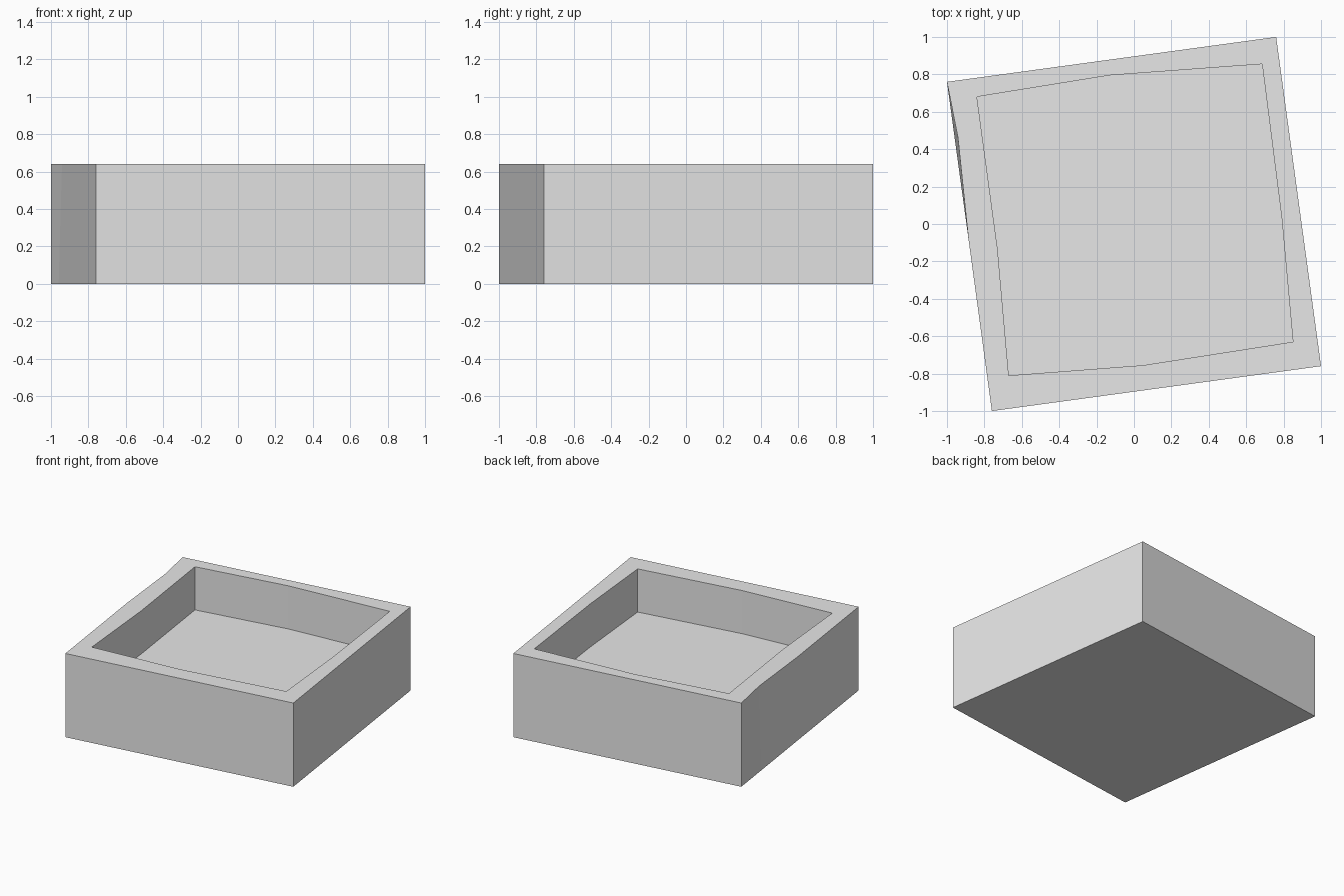
import bpy
import bmesh

HEIGHT, FLOOR = 0.64, 0.31

if "Cube" in bpy.data.objects:
    bpy.data.objects.remove(bpy.data.objects["Cube"], do_unlink=True)

grey = bpy.data.materials.new("light_grey")
grey.use_nodes = True
grey.diffuse_color = (0.8, 0.8, 0.8, 1)
grey.node_tree.nodes["Principled BSDF"].inputs["Base Color"].default_value = (0.8, 0.8, 0.8, 1)

# Turned square footprint; the left side has two extra points for the worn rim
base = [(-0.76, -1), (1, -0.76), (0.76, 1), (-1, 0.76), (-0.959, 0.46), (-0.885, -0.08)]
rim = list(base)
rim[4] = (-0.941, 0.46)

# Slightly crooked cavity outline
cavity = [(-0.67, -0.81), (0.05, -0.755), (0.85, -0.63), (0.79, 0.03),
          (0.685, 0.855), (-0.13, 0.795), (-0.84, 0.68), (-0.73, -0.13)]

bm = bmesh.new()


def ring(points, z):
    return [bm.verts.new((x, y, z)) for x, y in points]


def walls(low, high):
    """Join two rings of equal length and return the upper edges."""
    edges = []
    for i in range(len(low)):
        j = (i + 1) % len(low)
        bm.faces.new((low[i], low[j], high[j], high[i]))
        edges.append(bm.edges.get((high[i], high[j])))
    return edges


# Outer walls and underside
bottom = ring(base, 0)
outer_edges = walls(bottom, ring(rim, HEIGHT))
bm.faces.new(bottom[::-1])

# Cavity walls and floor
floor = ring(cavity, FLOOR)
inner_edges = walls(floor, ring(cavity, HEIGHT))
bm.faces.new(floor)

# Flat rim between the two outlines
bmesh.ops.triangle_fill(bm, edges=outer_edges + inner_edges,
                        use_beauty=True, normal=(0, 0, 1))
bmesh.ops.recalc_face_normals(bm, faces=bm.faces)

mesh = bpy.data.meshes.new("open_tray")
bm.to_mesh(mesh)
bm.free()
mesh.materials.append(grey)
tray = bpy.data.objects.new("open_tray", mesh)
bpy.context.collection.objects.link(tray)
